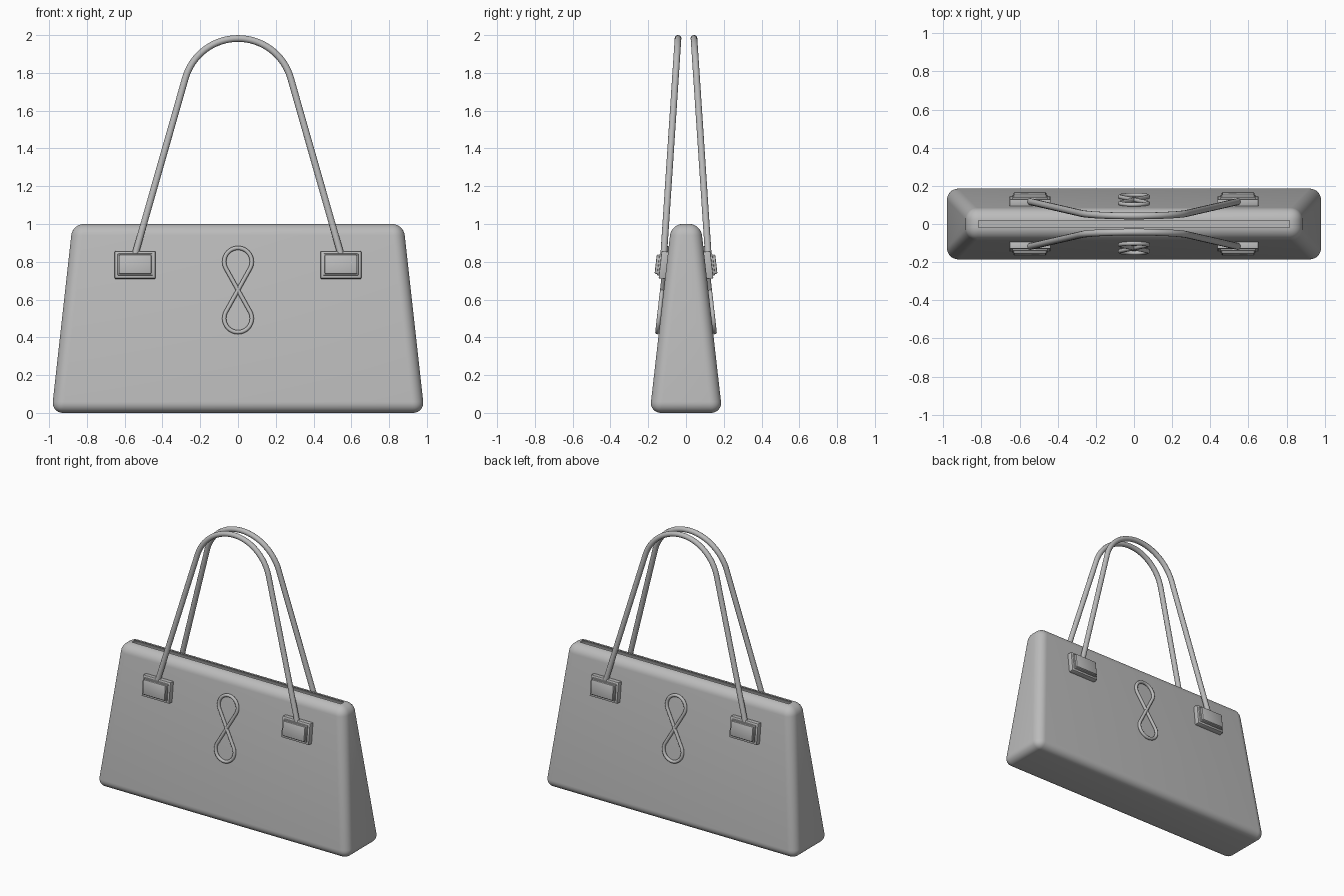
import bpy, bmesh, math
from math import sin, cos, radians
from mathutils import Matrix, Vector

old = bpy.data.objects.get("Cube")
if old:
    bpy.data.objects.remove(old, do_unlink=True)

grey = bpy.data.materials.new("warm_grey")
grey.use_nodes = True
COLOUR = (0.5, 0.5, 0.5, 1)
grey.diffuse_color = COLOUR
grey.node_tree.nodes["Principled BSDF"].inputs["Base Color"].default_value = COLOUR

BASE_Y, TOP_Y = 0.192, 0.078
SLOPE = BASE_Y - TOP_Y


def wall_y(z):
    """Half depth of the bag at height z."""
    return BASE_Y - SLOPE * z


def finish(obj, angle=35):
    obj.data.materials.append(grey)
    bpy.ops.object.select_all(action="DESELECT")
    obj.select_set(True)
    bpy.context.view_layer.objects.active = obj
    bpy.ops.object.shade_smooth_by_angle(angle=radians(angle))


def mesh_object(name, bm, angle=35):
    mesh = bpy.data.meshes.new(name)
    bm.to_mesh(mesh)
    bm.free()
    obj = bpy.data.objects.new(name, mesh)
    bpy.context.collection.objects.link(obj)
    finish(obj, angle)


def tube(name, points, radius, cyclic=False):
    curve = bpy.data.curves.new(name, "CURVE")
    curve.dimensions = "3D"
    curve.bevel_depth = radius
    curve.bevel_resolution = 4
    curve.use_fill_caps = True
    spline = curve.splines.new("POLY")
    spline.points.add(len(points) - 1)
    for p, co in zip(spline.points, points):
        p.co = (*co, 1)
    spline.use_cyclic_u = cyclic
    obj = bpy.data.objects.new(name, curve)
    bpy.context.collection.objects.link(obj)
    bpy.ops.object.select_all(action="DESELECT")
    obj.select_set(True)
    bpy.context.view_layer.objects.active = obj
    bpy.ops.object.convert(target="MESH")
    finish(bpy.context.object, 50)


def add_block(bm, size, depth, bevel, matrix):
    """Rounded block from y = 0 outwards to -depth, placed by matrix."""
    part = bmesh.new()
    bmesh.ops.create_cube(part, size=1)
    for v in part.verts:
        v.co = Vector((v.co.x * size[0], (v.co.y - 0.5) * depth, v.co.z * size[1]))
    bmesh.ops.bevel(part, geom=part.edges[:], offset=bevel, segments=2,
                    profile=0.5, affect="EDGES")
    part.transform(matrix)
    temp = bpy.data.meshes.new("temp")
    part.to_mesh(temp)
    part.free()
    bm.from_mesh(temp)
    bpy.data.meshes.remove(temp)


# Bag body: tapered rounded box, open along the flat top
bm = bmesh.new()
bmesh.ops.create_cube(bm, size=2)
for v in bm.verts:
    top = v.co.z > 0
    v.co = Vector((v.co.x * (0.876 if top else 0.987),
                   v.co.y * (TOP_Y if top else BASE_Y), 1 if top else 0))
bmesh.ops.bevel(bm, geom=bm.edges[:], offset=0.06, segments=8, profile=0.5, affect="EDGES")
bm.normal_update()
mouth = max(bm.faces, key=lambda f: f.calc_center_median().z)
bmesh.ops.delete(bm, geom=[mouth], context="FACES")
mesh_object("bag_body", bm)

# Handle outline: straight legs tangent to a round arch
LEAN, ARCH_R, ARCH_Z = 16, 0.29, 1.692
arch = [(ARCH_R * cos(radians(a)), ARCH_Z + ARCH_R * sin(radians(a)))
        for a in [LEAN + i * (180 - 2 * LEAN) / 32 for i in range(33)]]
handle = [(0.55, 0.82)] + arch + [(-0.55, 0.82)]

# Emblem outline: two teardrop loops crossing in the middle
MID_Z, LOOP_R, LOOP_D = 0.65, 0.073, 0.15
tangent = math.degrees(math.acos(LOOP_R / LOOP_D)) - 90
angles = [tangent + i * (180 - 2 * tangent) / 32 for i in range(33)]
emblem = [(LOOP_R * cos(radians(a)), MID_Z + s * (LOOP_D + LOOP_R * sin(radians(a))))
          for s in (1, -1) for a in angles]

for side, sign in (("front", -1), ("back", 1)):
    tube(side + "_handle",
         [(x, sign * (0.119 - 0.066 * (z - 0.82)), z) for x, z in handle], 0.018)
    tube(side + "_emblem",
         [(x, sign * (wall_y(z) + 0.009), z) for x, z in emblem], 0.011, True)

    # Clasps: backing plate, stepped rim and raised pad, tilted with the wall
    for label, x in (("left", 0.545), ("right", -0.545)):
        bm = bmesh.new()
        place = Matrix.Translation((x, -wall_y(0.78) + 0.008, 0.78)) \
            @ Matrix.Rotation(-math.atan(SLOPE), 4, "X")
        if sign > 0:
            place = Matrix.Rotation(math.pi, 4, "Z") @ place
        add_block(bm, (0.215, 0.145), 0.042, 0.004, place)
        add_block(bm, (0.185, 0.115), 0.052, 0.004, place)
        add_block(bm, (0.172, 0.102), 0.066, 0.006, place)
        mesh_object(f"{side}_{label}_clasp" if sign < 0 else
                    f"{side}_{'right' if label == 'left' else 'left'}_clasp", bm)
